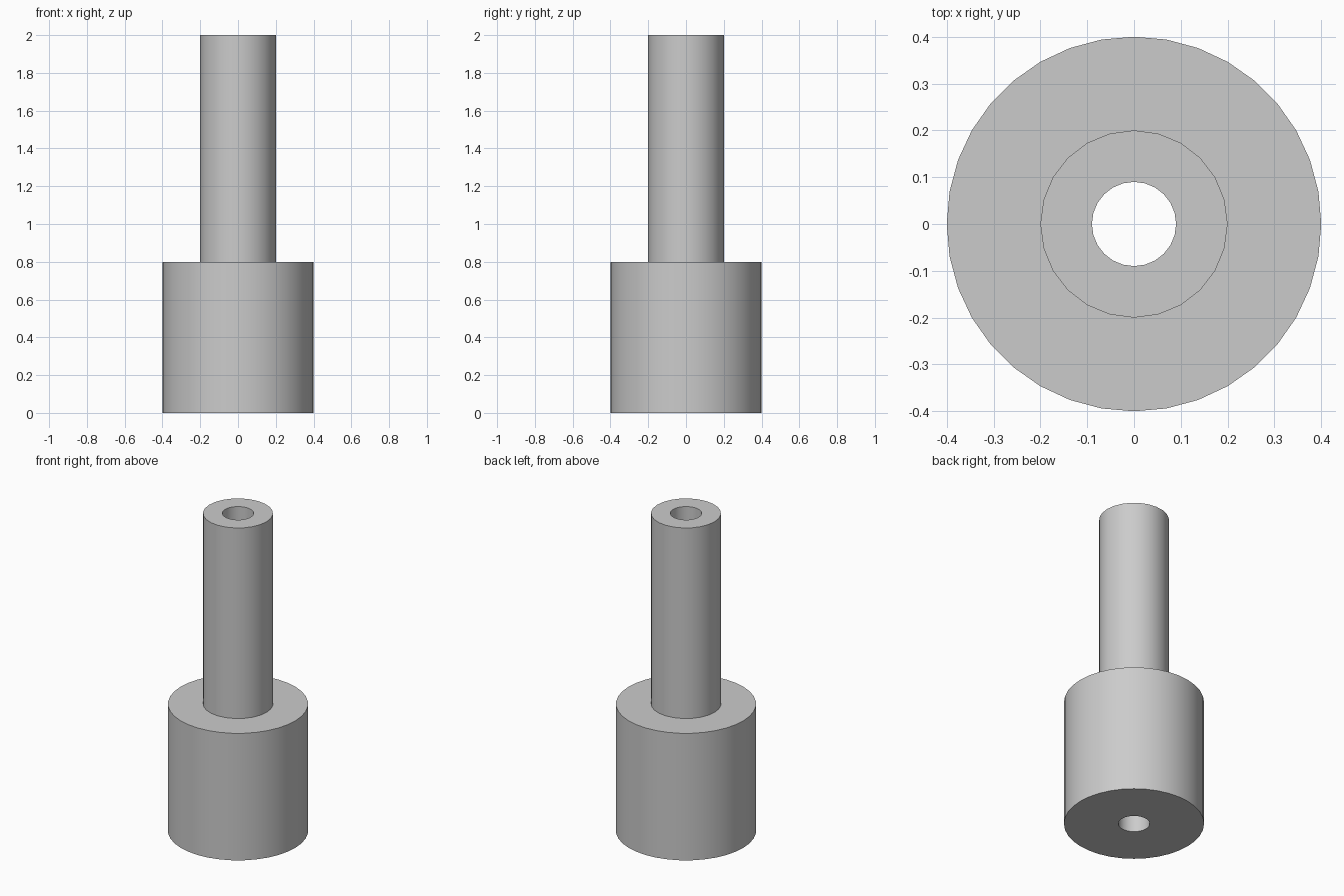
import bpy, bmesh, math

cube = bpy.data.objects.get("Cube")
if cube:
    bpy.data.objects.remove(cube, do_unlink=True)

# One grey for the whole part
grey = bpy.data.materials.new("light grey")
grey.use_nodes = True
grey.diffuse_color = (0.6, 0.6, 0.6, 1)
grey.node_tree.nodes["Principled BSDF"].inputs["Base Color"].default_value = grey.diffuse_color


def cylinder(name, radius, bottom, top, sides):
    bpy.ops.mesh.primitive_cylinder_add(
        vertices=sides, radius=radius, depth=top - bottom,
        location=(0, 0, (bottom + top) / 2), rotation=(0, 0, math.pi / 2))
    obj = bpy.context.object
    obj.name = name
    obj.data.materials.append(grey)
    return obj


def apply_boolean(obj, other, operation):
    mod = obj.modifiers.new(operation.lower(), "BOOLEAN")
    mod.operation = operation
    mod.solver = "EXACT"
    mod.object = other
    bpy.context.view_layer.objects.active = obj
    bpy.ops.object.modifier_apply(modifier=mod.name)
    bpy.data.objects.remove(other, do_unlink=True)


# Wide base with a narrow shaft rising from it
body = cylinder("stepped_sleeve", 0.4, 0, 0.8, 36)
shaft = cylinder("shaft", 0.2, 0.4, 2, 24)
apply_boolean(body, shaft, "UNION")

# Bore through the full height
bore = cylinder("bore_cutter", 0.09, -0.1, 2.1, 24)
apply_boolean(body, bore, "DIFFERENCE")

# Smooth walls, crisp rims
bpy.ops.object.select_all(action="DESELECT")
body.select_set(True)
bpy.context.view_layer.objects.active = body
bpy.ops.object.shade_smooth_by_angle(angle=math.radians(30))
